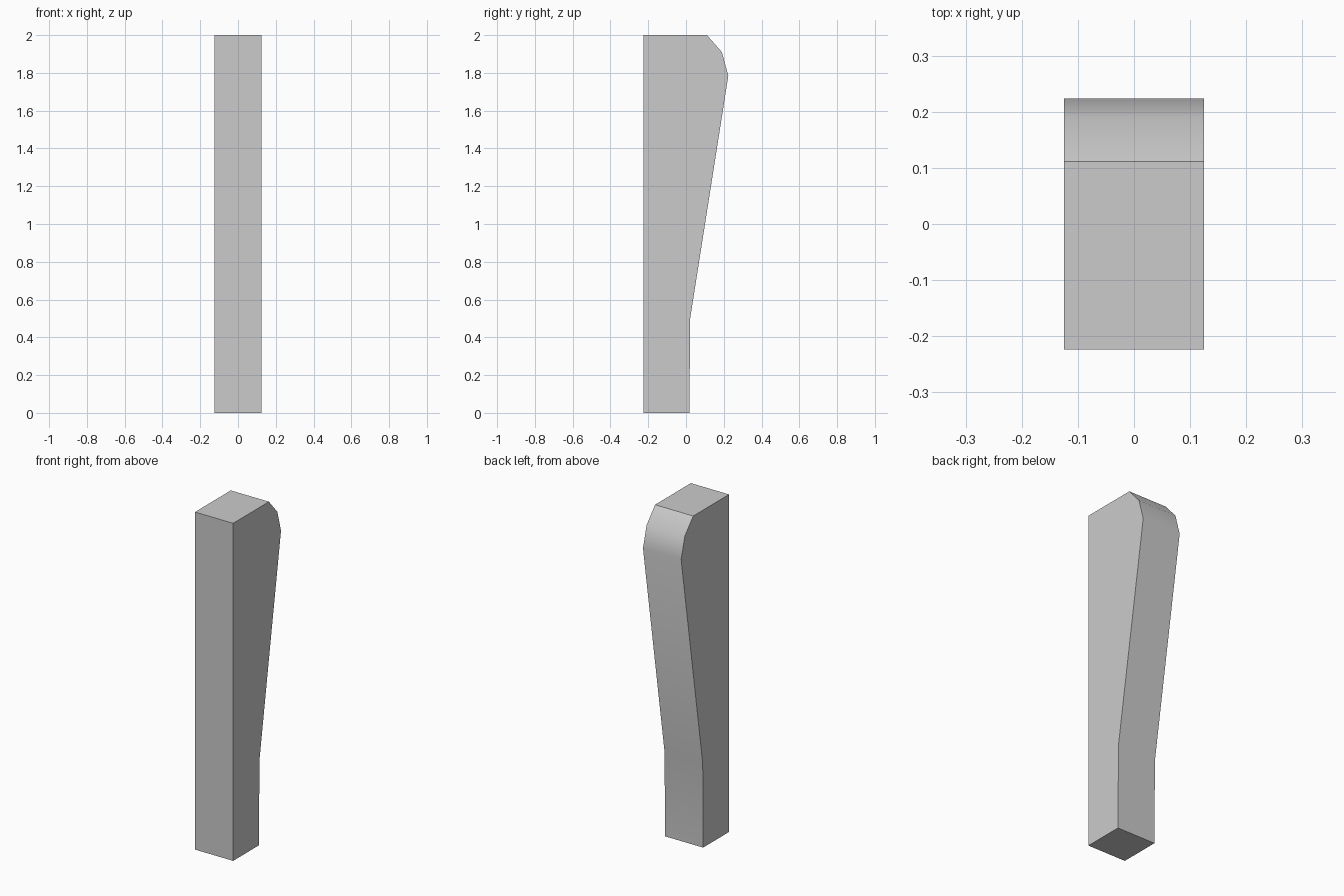
import bpy, bmesh, math

if "Cube" in bpy.data.objects:
    bpy.data.objects.remove(bpy.data.objects["Cube"])

# Side profile (y, z): straight front, tapered back with rounded top corner
PROFILE = [(-0.224, 0), (0.018, 0), (0.022, 0.5), (0.224, 1.785),
           (0.19, 1.91), (0.111, 2.0), (-0.224, 2.0)]
WIDTH = 0.25

# Post: extrude the profile across x
bm = bmesh.new()
side = bm.faces.new([bm.verts.new((-WIDTH / 2, y, z)) for y, z in PROFILE])
ext = bmesh.ops.extrude_face_region(bm, geom=[side])
moved = [g for g in ext["geom"] if isinstance(g, bmesh.types.BMVert)]
bmesh.ops.translate(bm, verts=moved, vec=(WIDTH, 0, 0))
bmesh.ops.recalc_face_normals(bm, faces=bm.faces)

mesh = bpy.data.meshes.new("tapered_post")
bm.to_mesh(mesh)
bm.free()
post = bpy.data.objects.new("tapered_post", mesh)
bpy.context.collection.objects.link(post)

# Smooth the rounded corner, keep the other edges sharp
bpy.context.view_layer.objects.active = post
post.select_set(True)
bpy.ops.object.shade_smooth_by_angle(angle=math.radians(35))
